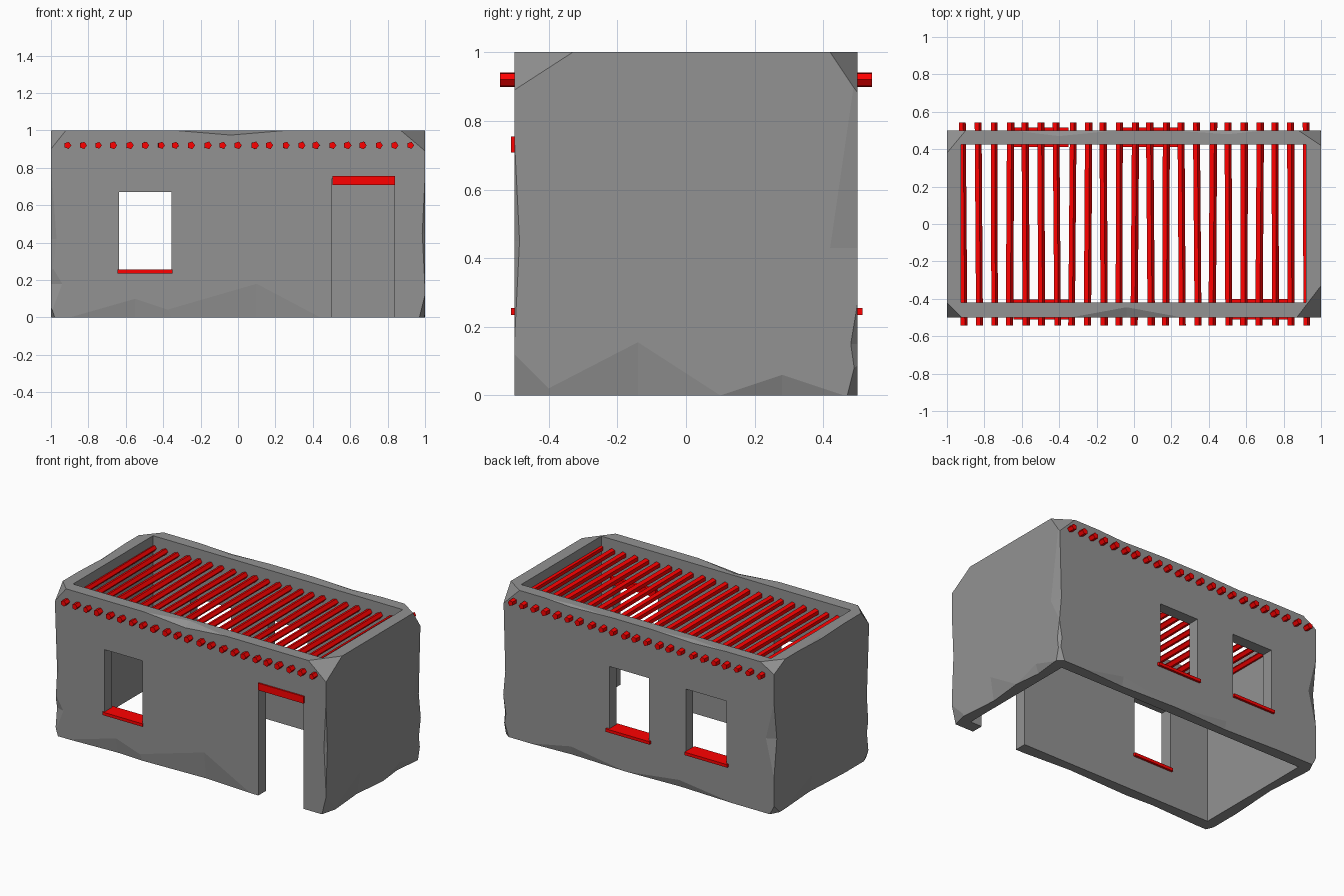
import bpy, bmesh, random
from mathutils import Vector

if "Cube" in bpy.data.objects:
    bpy.data.objects.remove(bpy.data.objects["Cube"])

random.seed(4)
red = bpy.data.materials.new("red_wood")
red.diffuse_color = (1, 0, 0, 1)
red.use_nodes = True
red.node_tree.nodes["Principled BSDF"].inputs["Base Color"].default_value = red.diffuse_color
grey = bpy.data.materials.new("dark_adobe")
grey.diffuse_color = (0.29, 0.29, 0.29, 1)
grey.use_nodes = True
grey.node_tree.nodes["Principled BSDF"].inputs["Base Color"].default_value = grey.diffuse_color


def finish(name, bm, mat=None):
    bmesh.ops.recalc_face_normals(bm, faces=bm.faces)
    me = bpy.data.meshes.new(name)
    bm.to_mesh(me)
    bm.free()
    ob = bpy.data.objects.new(name, me)
    bpy.context.collection.objects.link(ob)
    if mat:
        me.materials.append(mat)
    return ob


def box(name, x0, x1, y0, y1, z0, z1, mat=None):
    bm = bmesh.new()
    bmesh.ops.create_cube(bm, size=1)
    for v in bm.verts:
        v.co = ((x0 + x1) / 2 + v.co.x * (x1 - x0),
                (y0 + y1) / 2 + v.co.y * (y1 - y0),
                (z0 + z1) / 2 + v.co.z * (z1 - z0))
    return finish(name, bm, mat)


def hull(name, pts):
    bm = bmesh.new()
    for p in pts:
        bm.verts.new(p)
    bmesh.ops.convex_hull(bm, input=bm.verts)
    return finish(name, bm, grey)


def cut(ob, cutter):
    m = ob.modifiers.new("cut", 'BOOLEAN')
    m.operation = 'DIFFERENCE'
    m.solver = 'EXACT'
    m.object = cutter
    bpy.context.view_layer.objects.active = ob
    bpy.ops.object.modifier_apply(modifier=m.name)
    bpy.data.objects.remove(cutter)


def chip(ob, p, l0, l1, w):
    """Knock a faceted chip off the edge through p. The zero component of w is
    the edge axis; the others are the chip widths on the two faces."""
    p = Vector(p)
    ax = list(w).index(0)
    along = Vector([1.0 if i == ax else 0.0 for i in range(3)])
    mid = Vector((0, 0, 0.5))
    pts = [p - along * l0, p + along * l1]
    out = p.copy()
    for i in range(3):
        if i != ax:
            s = 1 if p[i] > mid[i] else -1
            q = p.copy()
            q[i] -= s * w[i]
            pts.append(q)
            out[i] += s * 0.1
    pts.append(out)
    cut(ob, hull("chip", pts))


def corner(ob, sx, sy, top, a, b, c):
    """Slice a corner off the block."""
    p = Vector((sx, sy * 0.5, 1 if top else 0))
    d = -1 if top else 1
    pts = [p + Vector((-sx * a, 0, 0)), p + Vector((0, -sy * b, 0)),
           p + Vector((0, 0, d * c)), p + Vector((sx * .2, sy * .2, -d * .2))]
    cut(ob, hull("corner_cut", pts))


# Weathered adobe block
walls = box("adobe_walls", -1, 1, -0.5, 0.5, 0, 1, grey)

# Worn vertical edges
for x, y, z, l0, l1, wx, wy in [
        (1, .5, .43, .16, .55, .015, .08), (1, -.5, .45, .3, .3, .015, .015),
        (-1, .5, .5, .25, .25, .06, .03), (-1, -.5, .42, .25, .4, .03, .02),
        (1, .5, .15, .14, .12, .02, .02), (-1, -.5, .18, .16, .1, .06, .02)]:
    chip(walls, (x, y, z), l0, l1, (wx, wy, 0))

# Worn top and bottom edges
for x, y, z, l0, l1, w in [
        (-.04, -.5, 1, .3, .3, (0, .055, .025)), (.5, .5, 1, .3, .2, (0, .02, .01)),
        (-.4, .5, 1, .25, .3, (0, .03, .01)),
        (.1, -.5, 0, .62, .34, (0, .02, .18)), (-.55, -.5, 0, .35, .3, (0, .015, .1)),
        (-.3, .5, 0, .4, .4, (0, .015, .05)), (.5, .5, 0, .4, .3, (0, .015, .06))]:
    chip(walls, (x, y, z), l0, l1, w)
for x, y, z, l0, l1, w in [
        (1, -.14, 0, .3, .24, (.025, 0, .155)), (1, .28, 0, .18, .18, (.02, 0, .06)),
        (-1, .1, 0, .35, .3, (.02, 0, .12)), (-1, 0, 1, .25, .25, (.015, 0, .01))]:
    chip(walls, (x, y, z), l0, l1, w)

# Broken corners
for c in [(1, -1, True, .13, .17, .11), (1, 1, True, .12, .08, .12),
          (-1, 1, True, .1, .12, .06), (-1, -1, True, .08, .08, .1),
          (1, -1, False, .03, .12, .12), (1, 1, False, .04, .03, .12),
          (-1, 1, False, .03, .06, .06), (-1, -1, False, .02, .05, .06)]:
    corner(walls, *c)

# Open interior, windows and doorway
cut(walls, box("interior", -.925, .92, -.42, .425, -.5, 1.5, grey))
cut(walls, box("front_window_hole", -.635, -.355, -.7, -.3, .24, .67, grey))
cut(walls, box("doorway_hole", .5, .835, -.7, -.3, -.2, .74, grey))
for x0, x1 in [(-.65, -.35), (-.075, .215)]:
    cut(walls, box("back_window_hole", x0, x1, .3, .7, .24, .67, grey))

# Window sills and door lintel
box("front_sill", -.645, -.35, -.51, -.405, .235, .255, red)
box("back_sill_left", -.665, -.35, .412, .515, .235, .255, red)
box("back_sill_right", -.09, .235, .412, .515, .235, .255, red)
box("door_lintel", .505, .84, -.51, -.4, .708, .755, red)

# Roof beams: slightly crooked five-sided poles
for i in range(23):
    bm = bmesh.new()
    x = -.915 + i * 1.835 / 22
    r = random.uniform(.019, .022)
    bmesh.ops.create_cone(bm, cap_ends=True, segments=5, radius1=r, radius2=r, depth=1.085)
    dx = random.uniform(-.005, .005)
    for v in bm.verts:
        a, b, c = v.co
        v.co = (x + b + dx * c * 2, c, .92 + a)
    finish("roof_beam", bm, red)
